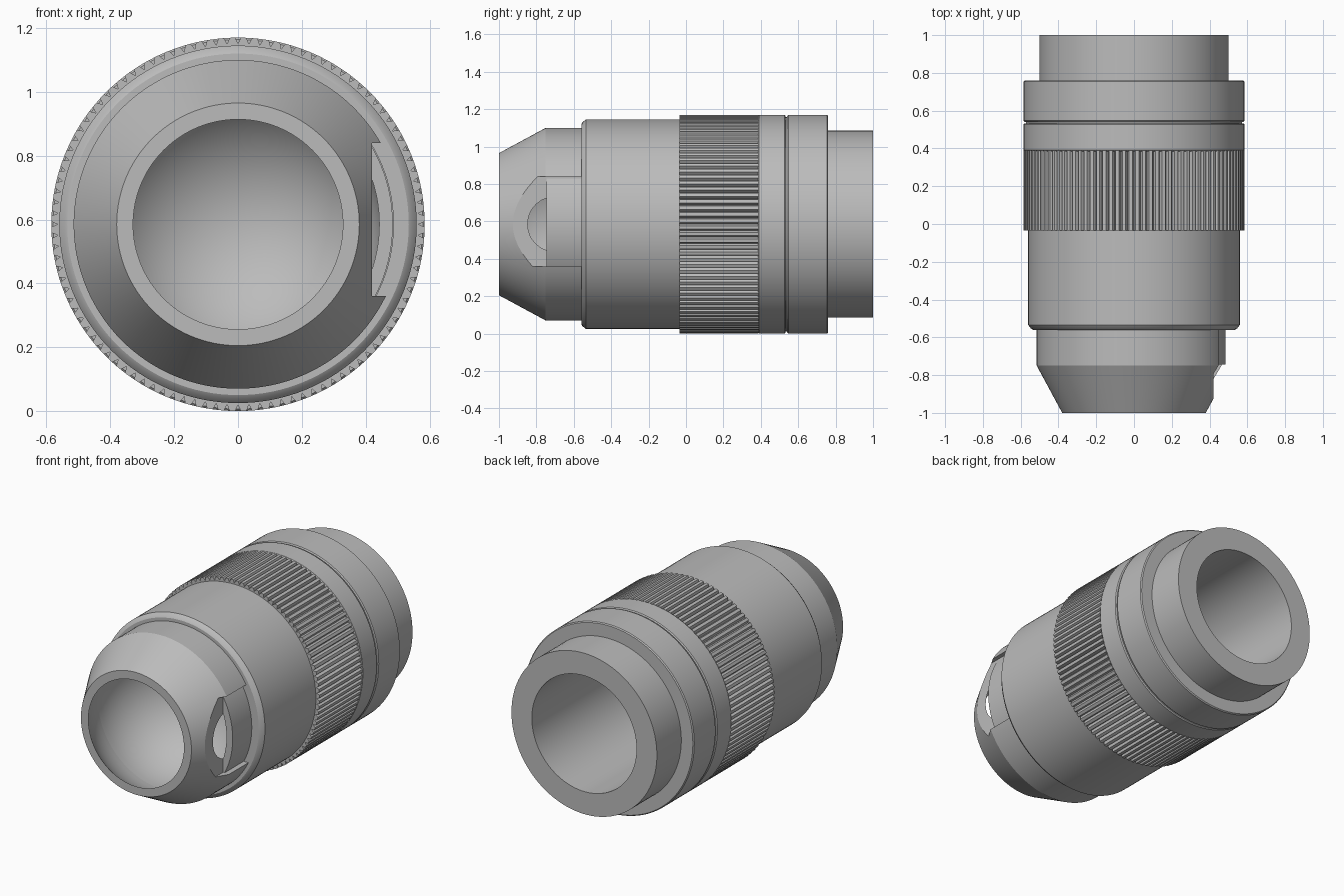
import bpy, bmesh, math
from mathutils import Matrix, Vector

cube = bpy.data.objects.get("Cube")
if cube:
    bpy.data.objects.remove(cube, do_unlink=True)

R = 0.585            # largest radius, also the height of the axis
BOWL_Y, BOWL_R = -0.70, 0.445
STEP_Y = -0.745      # where the nose shell meets the inner liner

grey = bpy.data.materials.new("satin_grey")
grey.use_nodes = True
grey.diffuse_color = (0.5, 0.5, 0.5, 1)
grey.node_tree.nodes["Principled BSDF"].inputs["Base Color"].default_value = (0.5, 0.5, 0.5, 1)


def make_object(name, bm):
    mesh = bpy.data.meshes.new(name)
    bm.to_mesh(mesh)
    bm.free()
    mesh.materials.append(grey)
    obj = bpy.data.objects.new(name, mesh)
    bpy.context.collection.objects.link(obj)
    return obj


def activate(obj):
    bpy.ops.object.select_all(action='DESELECT')
    obj.select_set(True)
    bpy.context.view_layer.objects.active = obj


def finish(obj):
    activate(obj)
    bpy.ops.object.shade_smooth_by_angle(angle=math.radians(25))


def revolve(profile, steps=128):
    """Spin a closed profile of (y, radius) points about the long axis."""
    bm = bmesh.new()
    verts = [bm.verts.new((r, y, 0)) for y, r in profile]
    edges = [bm.edges.new((a, b)) for a, b in zip(verts, verts[1:] + verts[:1])
             if a.co.x > 0 or b.co.x > 0]
    bmesh.ops.spin(bm, geom=verts + edges, cent=(0, 0, 0), axis=(0, 1, 0),
                   angle=math.tau, steps=steps)
    bmesh.ops.remove_doubles(bm, verts=bm.verts, dist=0.0001)
    bmesh.ops.recalc_face_normals(bm, faces=bm.faces)
    return bm


def raise_to_axis(bm):
    bmesh.ops.translate(bm, verts=bm.verts, vec=(0, 0, R))
    return bm


def turned_part(name, profile):
    return make_object(name, raise_to_axis(revolve(profile)))


def tube(y0, y1, outer, inner, bevel):
    return [(y0, inner), (y0, outer - bevel), (y0 + bevel, outer),
            (y1 - bevel, outer), (y1, outer - bevel), (y1, inner)]


def bowl_arc(y0, y1, count):
    """Points on the spherical socket between two depths."""
    a0, a1 = (math.acos((y - BOWL_Y) / BOWL_R) for y in (y0, y1))
    arc = []
    for i in range(count + 1):
        a = a0 + (a1 - a0) * i / count
        arc.append((BOWL_Y + BOWL_R * math.cos(a), max(0, BOWL_R * math.sin(a))))
    return arc


# Tapered nose shell with the spherical mouth
nose = turned_part("nose_shell", bowl_arc(STEP_Y, -1, 10)
                   + [(-1, 0.38), (-0.75, 0.515), (-0.55, 0.515), (-0.55, 0.486), (STEP_Y, 0.486)])

# Side window cut flat into the nose on its left
bm = bmesh.new()
bmesh.ops.create_cube(bm, size=1, matrix=Matrix.Translation(Vector((0.62, -0.8, R + 0.015)))
                      @ Matrix.Diagonal((0.4, 0.6, 0.48, 1)))
cutter = make_object("window_cutter", bm)
cutter.hide_render = True
cut = nose.modifiers.new("window", 'BOOLEAN')
cut.operation = 'DIFFERENCE'
cut.solver = 'EXACT'
cut.object = cutter
activate(nose)
bpy.ops.object.modifier_apply(modifier=cut.name)
bpy.data.objects.remove(cutter, do_unlink=True)

# Inner cup behind the nose, closing the socket
liner = turned_part("inner_cup", bowl_arc(BOWL_Y + BOWL_R, STEP_Y, 24)
                    + [(STEP_Y, 0.485), (-0.2, 0.485), (-0.2, 0)])

# Plain sleeve and rear collars
sleeve = turned_part("sleeve", [(-0.56, 0.487), (-0.56, 0.535), (-0.553, 0.546), (-0.535, 0.56),
                                (0, 0.56), (0, 0.487)])
front_collar = turned_part("front_collar", tube(0.385, 0.533, R, 0.49, 0.006))
rear_collar = turned_part("rear_collar", tube(0.541, 0.76, R, 0.49, 0.006))
groove = turned_part("collar_groove", tube(0.52, 0.56, 0.573, 0.49, 0.001))

# Rear neck with its blind bore
neck = turned_part("rear_neck", [(-0.15, 0), (-0.15, 0.5), (1, 0.5), (1, 0.36), (-0.1, 0.36), (-0.1, 0)])

# Knurled grip: every fourth outer point sinks to form a V groove
TEETH = 104
bm = revolve([(-0.035, 0.49), (-0.035, R), (0.388, R), (0.388, 0.49)], TEETH * 4)
for v in bm.verts:
    if math.hypot(v.co.x, v.co.z) > 0.55:
        k = round(math.atan2(v.co.z, v.co.x) / math.tau * TEETH * 4)
        if k % 4 == 0:
            v.co.x *= 0.967
            v.co.z *= 0.967
grip = make_object("knurled_grip", raise_to_axis(bm))

for part in (nose, liner, sleeve, front_collar, rear_collar, groove, neck, grip):
    finish(part)
